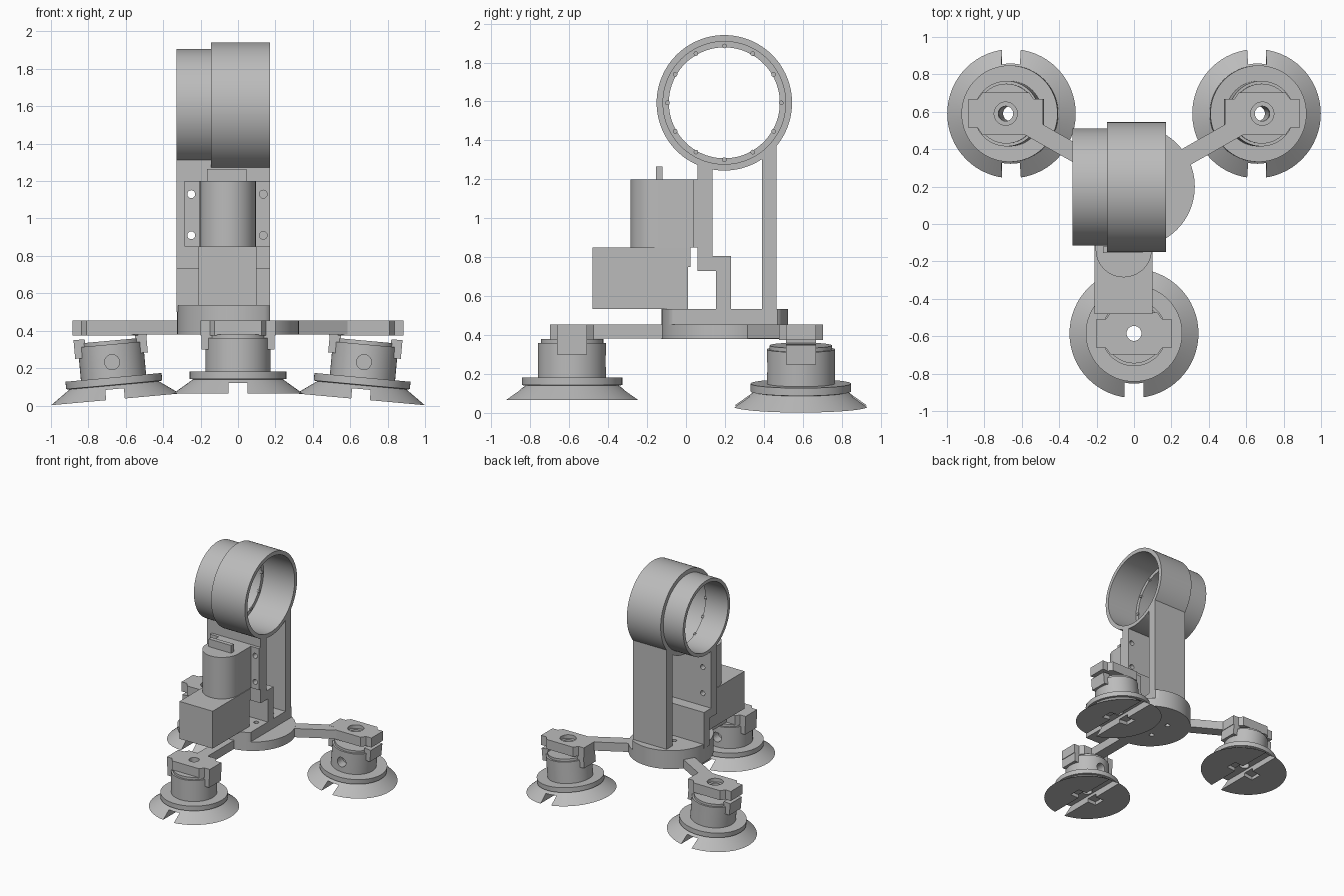
import bpy, bmesh
from math import sin, cos, pi, radians
from mathutils import Matrix, Vector

if "Cube" in bpy.data.objects:
    bpy.data.objects.remove(bpy.data.objects["Cube"])

GREY = (0.5, 0.5, 0.5, 1)
mat = bpy.data.materials.new("light grey")
mat.use_nodes = True
mat.diffuse_color = GREY
mat.node_tree.nodes["Principled BSDF"].inputs["Base Color"].default_value = GREY


def finish(name, bm, smooth=False):
    bmesh.ops.recalc_face_normals(bm, faces=bm.faces)
    me = bpy.data.meshes.new(name)
    bm.to_mesh(me)
    bm.free()
    ob = bpy.data.objects.new(name, me)
    bpy.context.collection.objects.link(ob)
    me.materials.append(mat)
    if smooth:
        smooth_edges(ob)
    return ob


def smooth_edges(ob):
    bpy.ops.object.select_all(action='DESELECT')
    ob.select_set(True)
    bpy.context.view_layer.objects.active = ob
    bpy.ops.object.shade_smooth_by_angle(angle=radians(30))


def prism(name, pts, lo, hi, axis='z', smooth=False):
    """Extrude a 2D outline along one axis."""
    place = {'x': lambda a, b, h: (h, a, b),
             'y': lambda a, b, h: (a, h, b),
             'z': lambda a, b, h: (a, b, h)}[axis]
    bm = bmesh.new()
    low = [bm.verts.new(place(a, b, lo)) for a, b in pts]
    high = [bm.verts.new(place(a, b, hi)) for a, b in pts]
    bm.faces.new(low)
    bm.faces.new(high)
    n = len(pts)
    for i in range(n):
        j = (i + 1) % n
        bm.faces.new((low[i], low[j], high[j], high[i]))
    return finish(name, bm, smooth)


def box(name, x0, x1, y0, y1, z0, z1):
    return prism(name, [(x0, y0), (x1, y0), (x1, y1), (x0, y1)], z0, z1)


def circle(a, b, r, n=48):
    return [(a + r * cos(2 * pi * i / n), b + r * sin(2 * pi * i / n)) for i in range(n)]


def lathe(name, profile, n=64):
    """Revolve a closed (radius, height) loop around z."""
    bm = bmesh.new()
    rings = [[bm.verts.new((a, b, h)) for a, b in circle(0, 0, r, n)] for r, h in profile]
    for k in range(len(rings)):
        p, q = rings[k], rings[(k + 1) % len(rings)]
        for i in range(n):
            j = (i + 1) % n
            bm.faces.new((p[i], p[j], q[j], q[i]))
    return finish(name, bm, True)


def cut(ob, *cutters):
    """Subtract the cutters and remove them."""
    bpy.ops.object.select_all(action='DESELECT')
    bpy.context.view_layer.objects.active = ob
    ob.select_set(True)
    for c in cutters:
        mod = ob.modifiers.new("cut", 'BOOLEAN')
        mod.object, mod.solver = c, 'EXACT'
        # keep the cut ahead of the smoothing modifier
        ob.modifiers.move(len(ob.modifiers) - 1, 0)
        bpy.ops.object.modifier_apply(modifier=mod.name)
        bpy.data.objects.remove(c)


CY, CZ = 0.2, 1.593      # hub centre in y, tube centre in z
X0, X1, XS = -0.33, 0.17, -0.145

# Stepped tube with an inner lip
tube = lathe("tube", [(.348, X1), (.315, X1), (.315, -.12), (.285, -.12),
                      (.285, X0), (.313, X0), (.313, XS), (.348, XS)], 96)
tube.matrix_world = Matrix.Translation((0, CY - .003, CZ)) @ Matrix.Rotation(pi / 2, 4, 'Y')
for i in range(12):
    a = i * pi / 6
    prism("lip_screw", circle(CY - .003 + .292 * cos(a), CZ + .292 * sin(a), .012, 12),
          -.13, -.112, 'x', True)

# Front wall with its step, in a part under each tube section
def front_wall(name, x0, x1, z_front, z_back):
    return prism(name, [(.155, .5), (.23, .5), (.23, .805), (.135, .805), (.135, z_back),
                        (.06, z_front), (.06, .73), (.155, .73)], x0, x1, 'x')


walls = [front_wall("front_wall_narrow", X0, XS, 1.325, 1.3),
         front_wall("front_wall_wide", XS, X1, 1.29, 1.265)]
for wall, x in zip(walls, (-.25, .135)):
    cut(wall, *[prism("cutter", circle(x, z, .021, 20), -.1, .3, 'y') for z in (.91, 1.13)])
prism("back_wall", [(.39, .5), (.465, .5), (.465, 1.4), (.39, 1.325)], XS, X1, 'x')

# Round hub and the trimmed floor on it
hub = prism("hub", circle(0, CY, .325, 96), .38, .455, smooth=True)
floor = prism("floor", [(min(x, X1), y) for x, y in circle(0, CY, .325, 96)],
              .455, .535, smooth=True)
for part in (hub, floor):
    cut(part, *[prism("cutter", circle(.1 * sx, CY + .1 * sy, .02, 16), .3, .6)
                for sx in (-1, 1) for sy in (-1, 1)])

# Motor, its mounting plate, shaft key and gearbox
MX, MY = -.055, -.135
arc = [(MX + .15 * cos(pi + pi * i / 32), MY + .15 * sin(pi + pi * i / 32)) for i in range(33)]
prism("motor", arc + [(MX + .15, .055), (MX - .15, .055)], .85, 1.2, smooth=True)
plate = box("motor_plate", -.285, X1, .035, .06, .85, 1.2)
cut(plate, *[prism("cutter", circle(x, z, .021, 20), -.1, .3, 'y')
             for x in (-.25, .135) for z in (.91, 1.13)])
box("shaft_key", -.165, .045, -.155, -.12, 1.2, 1.265)
box("gearbox", -.21, .1, -.48, .01, .535, .85)
box("gearbox_lip", -.21, .1, .01, .022, .75, .85)

# Outline of a foot clamp, mirrored into four quarters
quarter = [(.2, .077), (.15, .077), (.125, .113)]
half = quarter + [(-x, y) for x, y in reversed(quarter)]
clamp_outline = half + [(x, -y) for x, y in reversed(half)]


def foot(name, x, y, z, tilt, side):
    """Slotted suction cup with pot and clamp; side is where the pot hole faces."""
    frame = Matrix.Translation((x, y, z)) @ Matrix.Rotation(tilt, 4, 'Y')
    cup = lathe(name + "_cup", [(.04, 0), (.345, 0), (.24, .075), (.258, .078),
                                (.258, .118), (.04, .118)])
    s = .05
    cut(cup, box("cutter", -s, s, -.5, .5, -.1, .055), box("cutter", -.13, .13, -s, s, -.1, .03))
    pot = lathe(name + "_pot", [(.04, .11), (.175, .11), (.175, .295), (.16, .295),
                                (.16, .315), (.04, .315)])
    cut(pot, prism("cutter", circle(0, .2, .04, 24), *sorted((.1 * side, .3 * side)), axis='y'))
    parts = [cup, pot]
    for sx in (-1, 1):
        a, b = sorted((.135 * sx, .195 * sx))
        parts.append(box(name + "_clamp_tab", a, b, -.077, .077, .235, .335))
    for p in parts:
        p.matrix_world = frame
    # flat clamp block on top, drilled through
    top = frame @ Vector((0, 0, .34))
    clamp = prism(name + "_clamp", [(top.x + a, top.y + b) for a, b in clamp_outline], .375, .455)
    bore = [prism("cutter", circle(top.x, top.y, .04, 32), .3, .5)]
    if tilt:
        bore.append(prism("cutter", circle(top.x, top.y, .062, 32), .425, .5))
    cut(clamp, *bore)
    return top


# Three feet, each joined to the hub by a straight arm
TILT = radians(5.2)
tops = [foot("front_foot", 0, -.585, .065, 0, 1),
        foot("left_foot", .655, .59, .033, TILT, -1),
        foot("right_foot", -.655, .59, .033, -TILT, -1)]
for label, top in zip(("front", "left", "right"), tops):
    centre = Vector((0, CY))
    d = (Vector((top.x, top.y)) - centre).normalized()
    side = Vector((-d.y, d.x)) * .048
    a, b = centre + d * .3, centre + d * .69
    prism(label + "_arm", [tuple(p) for p in (a + side, a - side, b - side, b + side)], .381, .454)
